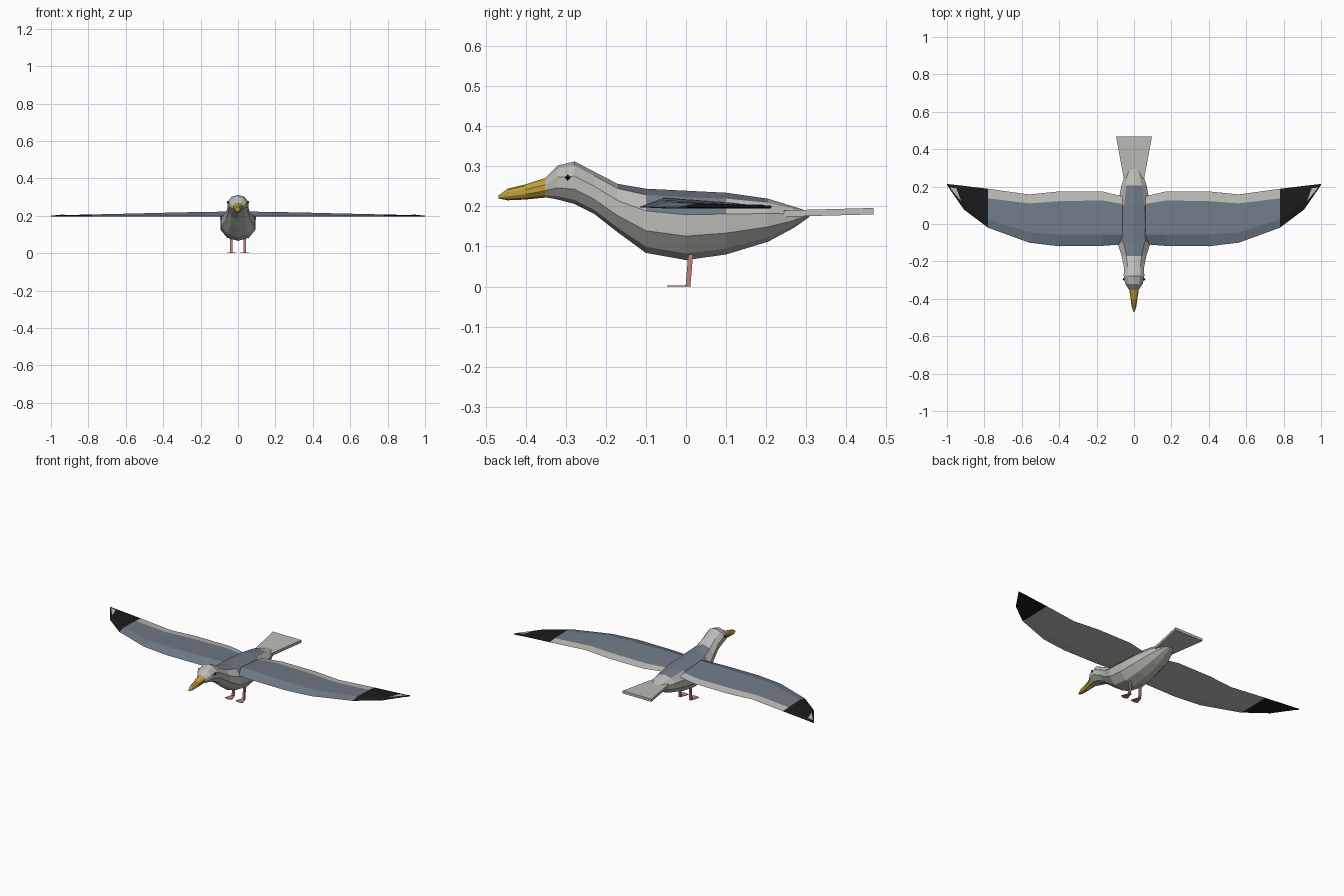
import bpy, bmesh
from math import sin, cos, pi
from mathutils import Vector

if "Cube" in bpy.data.objects:
    bpy.data.objects.remove(bpy.data.objects["Cube"])


def mat(name, rgb):
    m = bpy.data.materials.new(name)
    m.diffuse_color = (*rgb, 1)
    m.use_nodes = True
    m.node_tree.nodes["Principled BSDF"].inputs["Base Color"].default_value = m.diffuse_color
    return m


WHITE = mat("white", (0.50, 0.50, 0.47))
BLUE = mat("slate", (0.165, 0.195, 0.245))
BLACK = mat("black", (0.011, 0.011, 0.012))
YELLOW = mat("yellow", (0.52, 0.34, 0.04))
PINK = mat("pink", (0.52, 0.23, 0.21))


def finish(name, bm, mats):
    bmesh.ops.remove_doubles(bm, verts=bm.verts, dist=1e-5)
    bmesh.ops.recalc_face_normals(bm, faces=bm.faces)
    me = bpy.data.meshes.new(name)
    bm.to_mesh(me)
    bm.free()
    for m in mats:
        me.materials.append(m)
    ob = bpy.data.objects.new(name, me)
    bpy.context.collection.objects.link(ob)
    return ob


def mirror(ob):
    ob.modifiers.new("mirror", 'MIRROR')
    return ob


def loft(name, rings, mats, pick=lambda i, j: 0):
    """Skin closed rings of points; pick(segment, side) gives the material slot."""
    bm = bmesh.new()
    vs = [[bm.verts.new(p) for p in r] for r in rings]
    n = len(rings[0])
    for i in range(len(vs) - 1):
        for j in range(n):
            k = (j + 1) % n
            f = bm.faces.new((vs[i][j], vs[i][k], vs[i + 1][k], vs[i + 1][j]))
            f.material_index = pick(i, j)
    bm.faces.new(vs[0])
    bm.faces.new(vs[-1]).material_index = pick(len(vs) - 2, 0)
    return finish(name, bm, mats)


# ten-sided cross-section with a corner on top: y, bottom, top, half width
def ring(y, lo, hi, w):
    return [(w * sin(a) / 0.951, y, (lo + hi) / 2 + (hi - lo) / 2 * cos(a))
            for a in (k * pi / 5 for k in range(10))]


# body with head
body = [(-0.352, 0.223, 0.270, 0.026), (-0.32, 0.217, 0.302, 0.047),
        (-0.278, 0.206, 0.312, 0.055), (-0.23, 0.182, 0.287, 0.054),
        (-0.17, 0.135, 0.256, 0.066), (-0.10, 0.084, 0.244, 0.089),
        (0.0, 0.066, 0.239, 0.094), (0.10, 0.080, 0.234, 0.086),
        (0.205, 0.112, 0.219, 0.068), (0.27, 0.147, 0.199, 0.045),
        (0.308, 0.174, 0.187, 0.022)]


def body_color(i, j):
    back = j in (0, 9) and 4 <= i <= 7
    shoulder = j in (1, 8) and 5 <= i <= 6
    return 1 if back or shoulder else 0


loft("body", [ring(*s) for s in body], [WHITE, BLUE], body_color)

# beak
beak = [(-0.35, 0.222, 0.271, 0.026), (-0.40, 0.217, 0.255, 0.018),
        (-0.445, 0.215, 0.244, 0.012), (-0.468, 0.220, 0.227, 0.004)]
loft("beak", [ring(*s) for s in beak], [YELLOW])

# tail fan
loft("tail", [[(-w, y, a), (w, y, a), (w, y, b), (-w, y, b)]
              for y, w, a, b in [(0.245, 0.055, 0.174, 0.190),
                                 (0.468, 0.096, 0.180, 0.196)]], [WHITE])

# wings: x, leading edge, ridge, band line, trailing edge, ridge height
wing = [(0.05, -0.108, -0.055, 0.105, 0.145, 0.222),
        (0.17, -0.117, -0.056, 0.126, 0.174, 0.221),
        (0.40, -0.119, -0.056, 0.122, 0.174, 0.216),
        (0.56, -0.100, -0.045, 0.110, 0.158, 0.212),
        (0.78, -0.020, 0.025, 0.137, 0.188, 0.207),
        (0.91, 0.078, 0.110, 0.180, 0.204, 0.204),
        (1.0, 0.208, 0.210, 0.212, 0.214, 0.201)]
sections = []
for x, lead, ridge, band, trail, h in wing:
    sections.append([(x, lead, 0.198), (x, ridge, h), (x, band, 0.202 + (h - 0.2) * 0.3),
                     (x, trail, 0.199), (x, ridge, 0.195)])


def wing_color(i, j):
    if i >= 4:
        return 2
    return 1 if j in (0, 1) else 0


mirror(loft("wings", sections, [WHITE, BLUE, BLACK], wing_color))

# white spot near each wing tip
bm = bmesh.new()
bm.faces.new([bm.verts.new(p) for p in
              ((0.925, 0.122, 0.2055), (0.985, 0.195, 0.204), (0.95, 0.192, 0.2055))])
mirror(finish("wing_tip_spots", bm, [WHITE]))

# legs
r = 0.006
corners = [(-r, -r), (r, -r), (r, r), (-r, r)]
mirror(loft("legs", [[(0.036 + a, y + b, z) for a, b in corners]
                     for y, z in ((0.012, 0.085), (0.005, 0.002))], [PINK]))

# webbed feet
mirror(loft("feet", [[(0.036 - 0.007, 0.012, z), (0.036 + 0.007, 0.012, z),
                      (0.036 + 0.024, -0.040, z), (0.036, -0.048, z),
                      (0.036 - 0.024, -0.040, z)] for z in (0.0, 0.003)], [PINK]))

# eyes
bm = bmesh.new()
bmesh.ops.create_uvsphere(bm, u_segments=4, v_segments=2, radius=0.008)
bmesh.ops.translate(bm, verts=bm.verts, vec=Vector((0.053, -0.295, 0.272)))
mirror(finish("eyes", bm, [BLACK]))
